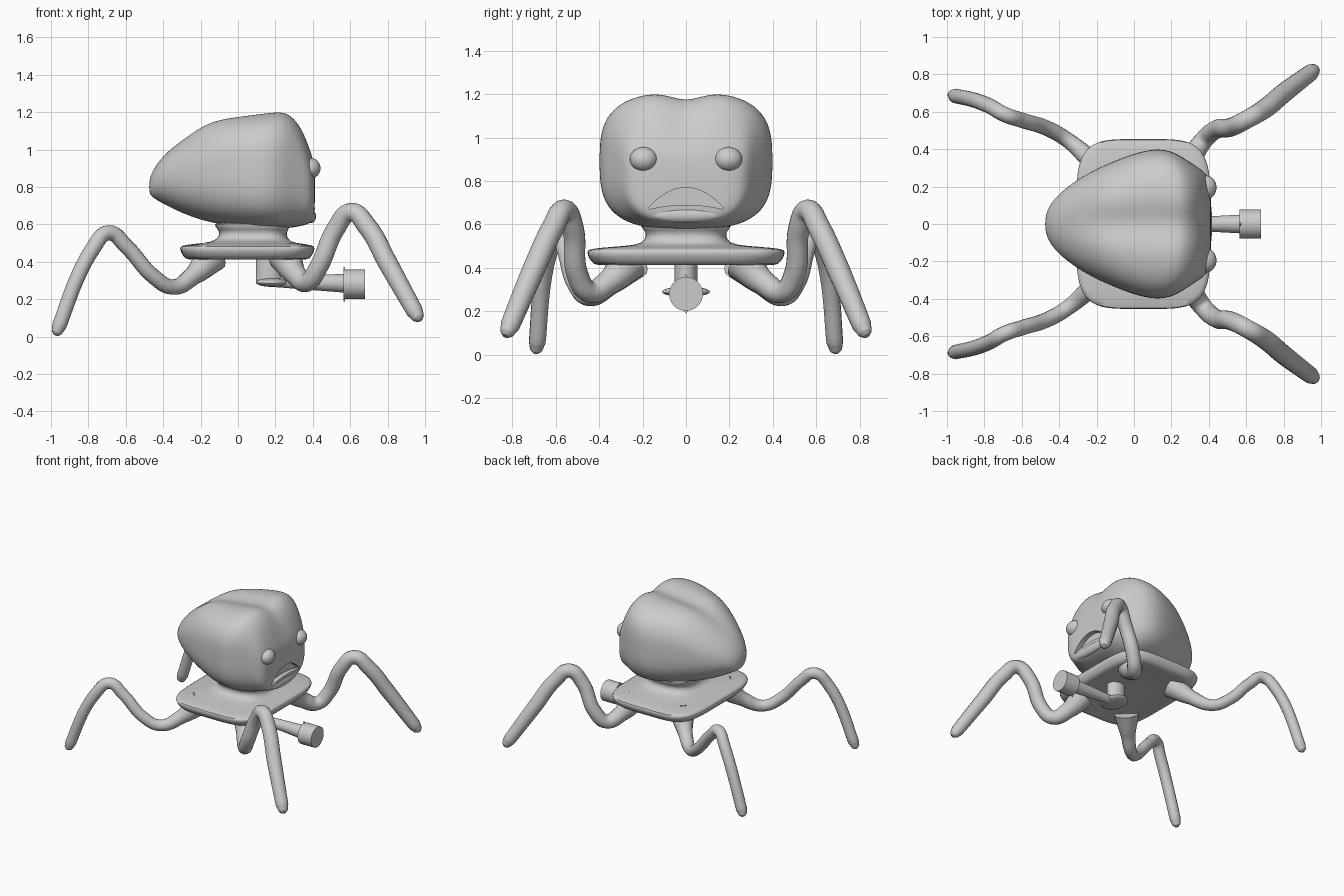
import bpy, bmesh, math
from mathutils import Vector

if "Cube" in bpy.data.objects:
    bpy.data.objects.remove(bpy.data.objects["Cube"])

grey = bpy.data.materials.new("plain grey")
grey.diffuse_color = (0.6, 0.6, 0.6, 1)
grey.use_nodes = True
grey.node_tree.nodes["Principled BSDF"].inputs["Base Color"].default_value = grey.diffuse_color


def finish(ob, angle=50):
    """Bake modifiers and curves to mesh, colour and smooth."""
    bpy.ops.object.select_all(action='DESELECT')
    ob.select_set(True)
    bpy.context.view_layer.objects.active = ob
    bpy.ops.object.convert(target='MESH')
    ob.data.materials.clear()
    ob.data.materials.append(grey)
    bpy.ops.object.shade_smooth_by_angle(angle=math.radians(angle))
    return ob


def loft(name, rings, subsurf=1):
    bm = bmesh.new()
    vr = [[bm.verts.new(p) for p in r] for r in rings]
    n = len(rings[0])
    for a, b in zip(vr, vr[1:]):
        for i in range(n):
            bm.faces.new((a[i], a[(i + 1) % n], b[(i + 1) % n], b[i]))
    bm.faces.new(vr[0])
    bm.faces.new(vr[-1])
    bmesh.ops.recalc_face_normals(bm, faces=bm.faces)
    me = bpy.data.meshes.new(name)
    bm.to_mesh(me)
    bm.free()
    ob = bpy.data.objects.new(name, me)
    bpy.context.collection.objects.link(ob)
    if subsurf:
        m = ob.modifiers.new("smooth", 'SUBSURF')
        m.levels = m.render_levels = subsurf
    return ob


def oval(n, k):
    """Superellipse of exponent n with k points on the unit square."""
    pts = []
    for i in range(k):
        a = 2 * math.pi * (i + 0.5) / k
        c, s = math.cos(a), math.sin(a)
        f = (abs(c) ** n + abs(s) ** n) ** (-1 / n)
        pts.append((c * f, s * f))
    return pts


def tube(name, pts, r, widths):
    cu = bpy.data.curves.new(name, 'CURVE')
    cu.dimensions = '3D'
    cu.bevel_depth = r
    cu.bevel_resolution = 5
    cu.resolution_u = 8
    cu.use_fill_caps = True
    sp = cu.splines.new('BEZIER')
    sp.bezier_points.add(len(pts) - 1)
    for b, p, w in zip(sp.bezier_points, pts, widths):
        b.co = p
        b.radius = w
        b.handle_left_type = b.handle_right_type = 'AUTO'
    ob = bpy.data.objects.new(name, cu)
    bpy.context.collection.objects.link(ob)
    return finish(ob)


def ball(name, loc, scale):
    bpy.ops.mesh.primitive_uv_sphere_add(segments=32, ring_count=16, radius=1, location=loc)
    ob = bpy.context.object
    ob.name = name
    ob.scale = scale
    return finish(ob)


# Head: sections along x (x, half width, bottom z, top z, squareness, groove)
sections = [
    (-0.475, 0.03, 0.77, 0.83, 2.0, 0), (-0.46, 0.09, 0.745, 0.885, 2.0, 0),
    (-0.40, 0.165, 0.71, 0.97, 2.1, 0), (-0.30, 0.24, 0.66, 1.06, 2.3, .01),
    (-0.20, 0.295, 0.625, 1.135, 2.5, .025), (-0.12, 0.33, 0.605, 1.17, 2.7, .035),
    (0.0, 0.378, 0.59, 1.185, 3.0, .035), (0.12, 0.405, 0.58, 1.197, 3.2, .035),
    (0.21, 0.387, 0.578, 1.21, 3.2, .035), (0.27, 0.35, 0.58, 1.205, 3.1, .035),
    (0.33, 0.31, 0.59, 1.145, 3.0, .035), (0.37, 0.285, 0.60, 1.05, 3.0, .02),
    (0.40, 0.25, 0.615, 0.96, 3.0, .01), (0.41, 0.19, 0.65, 0.90, 3.0, 0),
    (0.412, 0.08, 0.72, 0.84, 2.5, 0)]
rings = []
for x, w, lo, hi, n, g in sections:
    mid, h = (lo + hi) / 2, (hi - lo) / 2
    rings.append([(x, w * a, mid + h * b - (g * math.exp(-(w * a / 0.09) ** 2) if b > 0 else 0))
                  for a, b in oval(n, 48)])
head = loft("head", rings, 2)

# Frowning mouth, cut into the face
ts = [i / 10 - 1 for i in range(21)]
outline = [(0.17 * t, 0.67 + 0.02 * (1 - t * t)) for t in ts]
outline += [(0.17 * t, 0.68 + 0.09 * (1 - t * t)) for t in reversed(ts)]
cutter = loft("mouth_cutter", [[(x, y, z) for y, z in outline] for x in (0.375, 0.5)], 0)
cutter.hide_render = True
m = head.modifiers.new("mouth", 'BOOLEAN')
m.operation = 'DIFFERENCE'
m.solver = 'EXACT'
m.object = cutter
finish(head, 40)
bpy.data.objects.remove(cutter)
ball("lower_lip", (0.39, 0, 0.642), (0.028, 0.16, 0.035))

# Body plate rising into the neck (z, centre x, half x, half y, squareness)
levels = [(0.43, 0.05, 0.10, 0.13, 3), (0.425, 0.05, 0.24, 0.32, 4), (0.405, 0.05, 0.32, 0.41, 5),
          (0.43, 0.05, 0.345, 0.44, 5), (0.475, 0.05, 0.365, 0.46, 5),
          (0.488, 0.05, 0.35, 0.445, 5), (0.497, 0.06, 0.28, 0.34, 4),
          (0.505, 0.07, 0.215, 0.225, 3.5), (0.525, 0.08, 0.185, 0.19, 3.2),
          (0.56, 0.08, 0.175, 0.18, 3.2), (0.585, 0.08, 0.20, 0.205, 3.2),
          (0.62, 0.08, 0.22, 0.22, 3.2)]
finish(loft("body_and_neck", [[(cx + hx * a, hy * b, z) for a, b in oval(n, 40)]
                              for z, cx, hx, hy, n in levels]))

# Legs and eyes, one of each per side
back_path = [(-0.14, 0.25, 0.43), (-0.24, 0.35, 0.325), (-0.35, 0.445, 0.265), (-0.45, 0.505, 0.32),
             (-0.60, 0.555, 0.485), (-0.69, 0.585, 0.555), (-0.77, 0.63, 0.48),
             (-0.955, 0.685, 0.06), (-0.97, 0.69, 0.022), (-0.976, 0.692, 0.008)]
front_path = [(0.25, 0.26, 0.43), (0.31, 0.36, 0.33), (0.37, 0.445, 0.29), (0.43, 0.50, 0.37),
              (0.525, 0.52, 0.58), (0.605, 0.56, 0.665), (0.69, 0.61, 0.59),
              (0.80, 0.70, 0.395), (0.945, 0.81, 0.135), (0.965, 0.825, 0.10), (0.973, 0.831, 0.086)]
for s, side in ((-1, "right"), (1, "left")):
    tube("back_leg_" + side, [(x, s * y, z) for x, y, z in back_path], 0.041,
         [2.2, 1.25, 1, 1, 1, 1, 1, 0.95, 0.7, 0.3])
    tube("front_leg_" + side, [(x, s * y, z) for x, y, z in front_path], 0.05,
         [1.8, 1.15, 1, 1, 1, 1, 1.05, 1.05, 0.9, 0.65, 0.3])
    ball("eye_" + side, (0.385, s * 0.195, 0.90), (0.056, 0.064, 0.056))


def rod(name, a, b, r1, r2, sides=32, scale=(1, 1, 1)):
    a, b = Vector(a), Vector(b)
    bpy.ops.mesh.primitive_cone_add(vertices=sides, radius1=r1, radius2=r2, depth=(b - a).length,
                                    location=(a + b) / 2)
    ob = bpy.context.object
    ob.name = name
    ob.rotation_euler = (b - a).to_track_quat('Z', 'Y').to_euler()
    ob.scale = scale
    return finish(ob)


# Gun hanging below the plate
rod("gun_mount", (0.165, 0, 0.29), (0.165, 0, 0.45), 0.07, 0.07, scale=(1, 0.75, 1))
ball("gun_pivot", (0.18, 0, 0.29), (0.085, 0.11, 0.024))
rod("gun_barrel", (0.17, 0, 0.295), (0.57, 0, 0.285), 0.028, 0.05)
rod("gun_muzzle", (0.565, 0, 0.28), (0.68, 0, 0.28), 0.078, 0.078)
# Thin pointed sight plate behind the muzzle
bpy.ops.mesh.primitive_cube_add(size=1, location=(0.567, 0, 0.28), rotation=(math.pi / 4, 0, 0))
sight = bpy.context.object
sight.name = "gun_sight"
sight.scale = (0.008, 0.13, 0.13)
bpy.ops.object.transform_apply(location=False, rotation=True, scale=True)
sight.scale = (1, 0.6, 1)
finish(sight)
